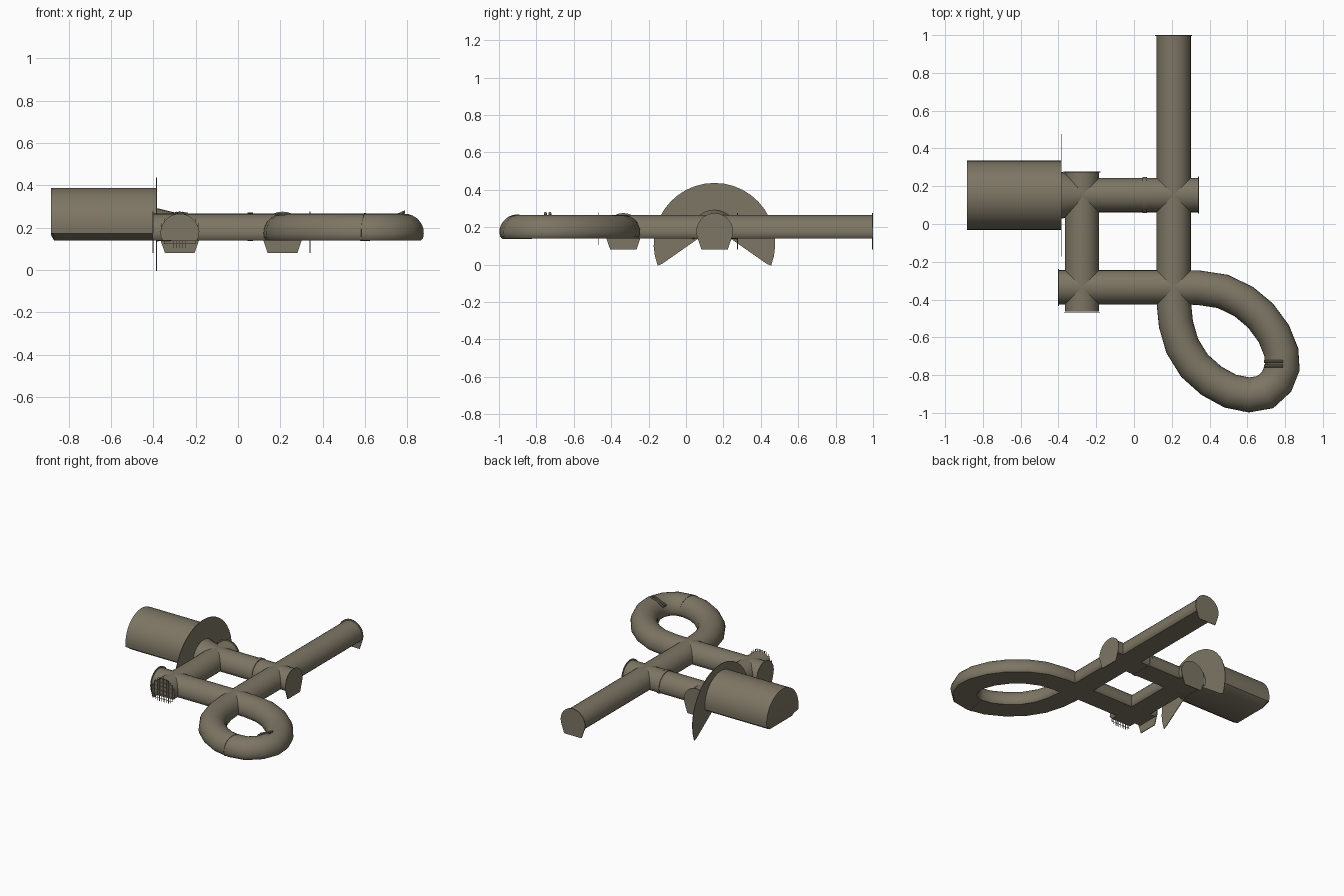
import bpy, bmesh, math
from mathutils import Vector

if "Cube" in bpy.data.objects:
    bpy.data.objects.remove(bpy.data.objects["Cube"])

stone = bpy.data.materials.new("olive_stone")
stone.diffuse_color = (0.205, 0.18, 0.128, 1)
stone.use_nodes = True
stone.node_tree.nodes["Principled BSDF"].inputs["Base Color"].default_value = stone.diffuse_color

def arch(r, zc, foot, zf, n=16, drop=15):
    """Horseshoe section as (across, height): round crown, tapered sides, flat floor."""
    a0, a1 = math.radians(-drop), math.radians(180 + drop)
    pts = [(r * math.cos(a0 + (a1 - a0) * i / n), zc + r * math.sin(a0 + (a1 - a0) * i / n))
           for i in range(n + 1)]
    return pts + [(-foot, zf), (foot, zf)]

def finish(name, bm):
    bmesh.ops.recalc_face_normals(bm, faces=bm.faces)
    me = bpy.data.meshes.new(name)
    bm.to_mesh(me)
    bm.free()
    ob = bpy.data.objects.new(name, me)
    bpy.context.collection.objects.link(ob)
    me.materials.append(stone)
    bpy.ops.object.select_all(action='DESELECT')
    ob.select_set(True)
    bpy.context.view_layer.objects.active = ob
    bpy.ops.object.shade_smooth_by_angle(angle=math.radians(35))
    return ob

def sweep(name, path, sections):
    """Carry a section (or one per path point) along a level path, closing both ends."""
    if not isinstance(sections[0], list):
        sections = [sections] * len(path)
    pts = [Vector(p) for p in path]
    bm = bmesh.new()
    rings = []
    for i, p in enumerate(pts):
        d0 = (p - pts[i - 1]).normalized() if i else (pts[1] - p).normalized()
        d1 = (pts[i + 1] - p).normalized() if i < len(pts) - 1 else d0
        t = (d0 + d1).normalized()
        side = Vector((t.y, -t.x)) / max(t.dot(d0), 0.5)
        rings.append([bm.verts.new((p.x + side.x * u, p.y + side.y * u, z)) for u, z in sections[i]])
    n = len(rings[0])
    for a, b in zip(rings, rings[1:]):
        for j in range(n):
            k = (j + 1) % n
            bm.faces.new((a[j], a[k], b[k], b[j]))
    bm.faces.new(rings[0])
    bm.faces.new(rings[-1])
    return finish(name, bm)

tunnel = arch(0.091, 0.175, 0.078, 0.14)
collar = arch(0.096, 0.175, 0.082, 0.137)
portal = arch(0.098, 0.178, 0.07, 0.08)

# Straight tunnels
sweep("long_tunnel", [(0.21, 1.0), (0.21, -0.34)], tunnel)
sweep("north_tunnel", [(-0.275, 0.153), (0.34, 0.153)], tunnel)
sweep("west_tunnel", [(-0.275, 0.273), (-0.275, -0.463)], tunnel)
sweep("south_tunnel", [(-0.4, -0.335), (0.21, -0.335)], tunnel)

# Teardrop loop, starting and ending at the crossing
loop = [(0.21, -0.335), (0.34, -0.337), (0.47, -0.357), (0.58, -0.41), (0.67, -0.485),
        (0.74, -0.58), (0.78, -0.68), (0.785, -0.76), (0.755, -0.835), (0.695, -0.89),
        (0.61, -0.905), (0.51, -0.885), (0.41, -0.83), (0.32, -0.75), (0.255, -0.645),
        (0.222, -0.53), (0.212, -0.43), (0.21, -0.335)]
sweep("loop_tunnel", loop, tunnel)

# Portal plates on the open ends
for name, (x, y), (dx, dy) in [("north_portal", (0.21, 0.995), (0, 1)),
                               ("east_portal", (0.338, 0.153), (1, 0)),
                               ("corner_portal", (-0.275, 0.272), (0, 1)),
                               ("west_portal", (-0.403, -0.335), (1, 0))]:
    sweep(name, [(x, y), (x + dx * 0.005, y + dy * 0.005)], portal)

# Collars round the tunnels
sweep("north_collar", [(0.045, 0.153), (0.07, 0.153)], collar)
sweep("loop_collar", [(0.596, -0.902), (0.604, -0.904)], arch(0.0935, 0.175, 0.08, 0.138))
rib = bmesh.new()
for y in (-0.752, -0.728):
    bmesh.ops.create_cone(rib, cap_ends=True, segments=8, radius1=0.008, radius2=0.008, depth=0.1)
    new = rib.verts[-16:]
    for v in new:
        x, _, z = v.co.copy()
        v.co = (0.738 + z, y + v.co.y, 0.252 + x + z * 0.45)
finish("loop_ribs", rib)

# Large chamber with bevelled far end
big = arch(0.183, 0.205, 0.13, 0.14, 24, 10)
big_end = [(u, max(z, 0.165)) for u, z in big]
sweep("chamber", [(-0.883, 0.152), (-0.868, 0.152), (-0.385, 0.152)], [big_end, big, big])

# Funnel from the chamber down to the corner tunnel
sweep("funnel", [(-0.386, 0.152), (-0.275, 0.153)],
      [arch(0.125, 0.168, 0.10, 0.14), tunnel])

# Fan-shaped wall round the chamber mouth
fan = []
for i in range(25):
    a = math.radians(-21 + 222 * i / 24)
    fan.append((0.325 * math.cos(a), 0.112 + 0.325 * math.sin(a)))
fan += [(-0.28, 0.004), (-0.09, 0.137), (0.09, 0.137), (0.28, 0.004)]
sweep("chamber_wall", [(-0.387, 0.152), (-0.383, 0.152)], fan)

# Grate over the south-west mouth
bm = bmesh.new()
def bar(cx, cz, sx, sz):
    ret = bmesh.ops.create_cube(bm, size=1)
    for v in ret["verts"]:
        v.co = (cx + v.co.x * sx, -0.467 + v.co.y * 0.004, cz + v.co.z * sz)
for i in range(-6, 7):
    o = i * 0.0145
    h = math.sqrt(0.095 ** 2 - o * o)
    low = max(0.105, 0.185 - h)
    bar(-0.275 + o, (0.183 + h + low) / 2, 0.002, 0.183 + h - low)
    if i % 2 == 0 and i > -6:
        bar(-0.275, 0.183 + o, 2 * h, 0.002)
finish("grate", bm)
